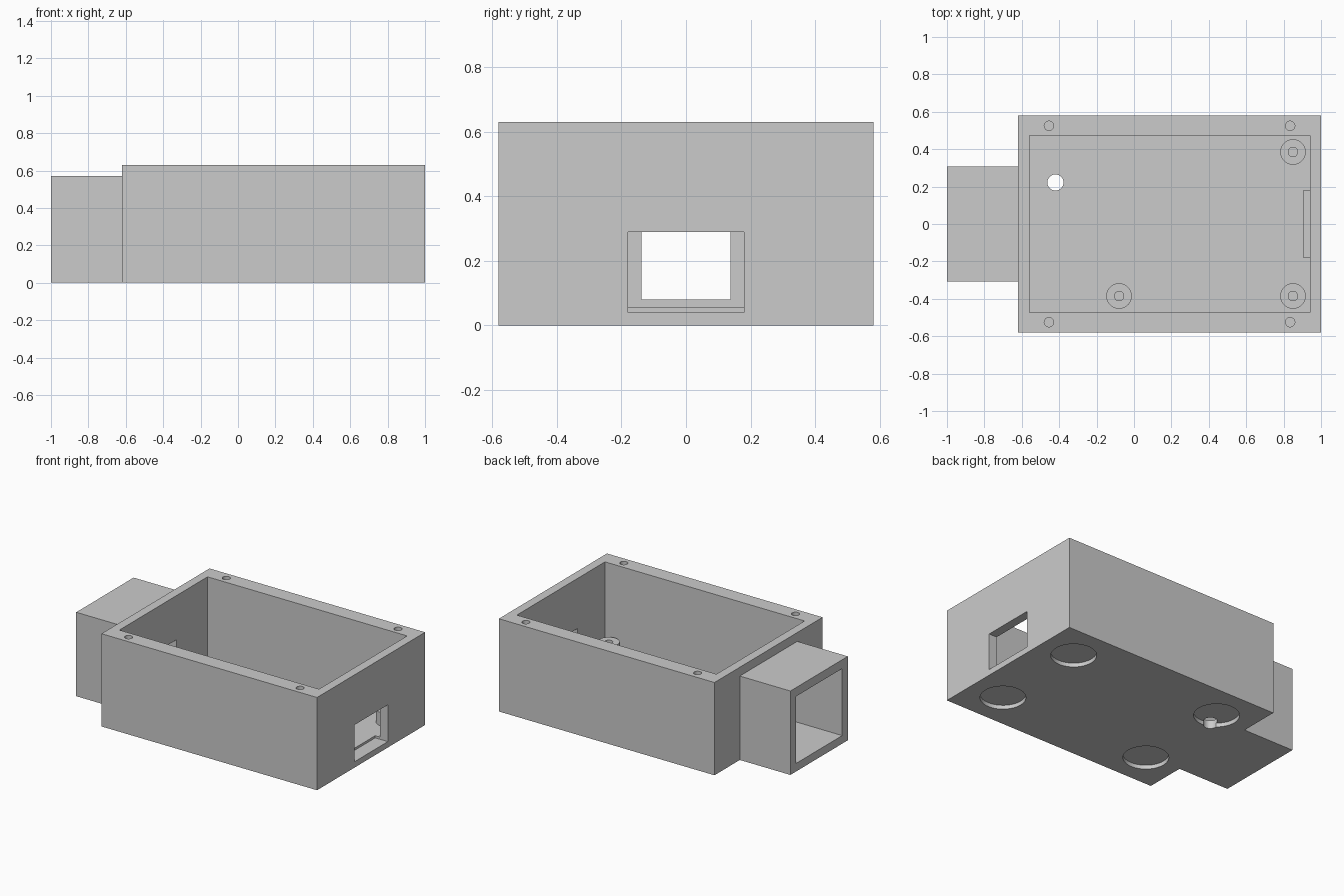
import bpy

cube = bpy.data.objects.get("Cube")
if cube:
    bpy.data.objects.remove(cube, do_unlink=True)

grey = bpy.data.materials.new("plain_grey")
grey.use_nodes = True
COLOUR = (0.6, 0.6, 0.6, 1)
grey.diffuse_color = COLOUR
grey.node_tree.nodes["Principled BSDF"].inputs["Base Color"].default_value = COLOUR


def box(name, x, y, z):
    """Box from (min, max) pairs along each axis."""
    bpy.ops.mesh.primitive_cube_add(size=1, location=[sum(p) / 2 for p in (x, y, z)])
    ob = bpy.context.object
    ob.name = name
    ob.scale = [p[1] - p[0] for p in (x, y, z)]
    bpy.ops.object.transform_apply(location=True, rotation=False, scale=True)
    ob.data.materials.append(grey)
    return ob


def cylinder(name, x, y, radius, z):
    bpy.ops.mesh.primitive_cylinder_add(vertices=48, radius=radius, depth=z[1] - z[0],
                                        location=(x, y, sum(z) / 2))
    ob = bpy.context.object
    ob.name = name
    bpy.ops.object.transform_apply(location=True, rotation=False, scale=True)
    ob.data.materials.append(grey)
    return ob


def combine(target, tool, operation="DIFFERENCE"):
    """Apply a boolean with a helper object, then drop the helper."""
    mod = target.modifiers.new("boolean", "BOOLEAN")
    mod.operation = operation
    mod.solver = "EXACT"
    mod.object = tool
    bpy.context.view_layer.objects.active = target
    bpy.ops.object.modifier_apply(modifier=mod.name)
    bpy.data.objects.remove(tool, do_unlink=True)


def smooth(ob):
    bpy.ops.object.select_all(action="DESELECT")
    ob.select_set(True)
    bpy.context.view_layer.objects.active = ob
    bpy.ops.object.shade_smooth_by_angle(angle=0.5)


FLOOR, TOP = 0.055, 0.63

# Main box with the square side duct joined on
casing = box("casing", (-0.62, 1), (-0.58, 0.58), (0, TOP))
combine(casing, box("duct", (-1, -0.6), (-0.308, 0.308), (0, 0.57)), "UNION")

# Open cavity, duct bore, opening between them, and connector window
combine(casing, box("cavity", (-0.56, 0.94), (-0.473, 0.473), (FLOOR, 0.8)))
combine(casing, box("duct_bore", (-1.1, -0.62), (-0.248, 0.248), (FLOOR, 0.51)))
combine(casing, box("duct_opening", (-0.7, -0.5), (-0.138, 0.138), (0.08, 0.33)))
combine(casing, box("window", (0.905, 1.1), (-0.18, 0.18), (0.04, 0.29)))

# Screw holes in the rim and round foot recesses underneath
for side in (-1, 1):
    for x in (-0.455, 0.835):
        combine(casing, cylinder("screw_hole", x, side * 0.525, 0.025, (0.38, 0.7)))
    for x in (-0.375, 0.76):
        combine(casing, cylinder("foot_recess", x, side * 0.335, 0.14, (-0.1, 0.027)))

# Hole through the floor
combine(casing, cylinder("floor_hole", -0.42, 0.222, 0.043, (-0.1, 0.1)))
smooth(casing)

# Hollow board standoffs
for name, x, y in (("back_left_standoff", 0.85, 0.385),
                   ("front_left_standoff", 0.85, -0.385),
                   ("front_right_standoff", -0.08, -0.385)):
    post = cylinder(name, x, y, 0.068, (FLOOR - 0.01, 0.145))
    combine(post, cylinder("bore", x, y, 0.025, (FLOOR, 0.2)))
    smooth(post)
